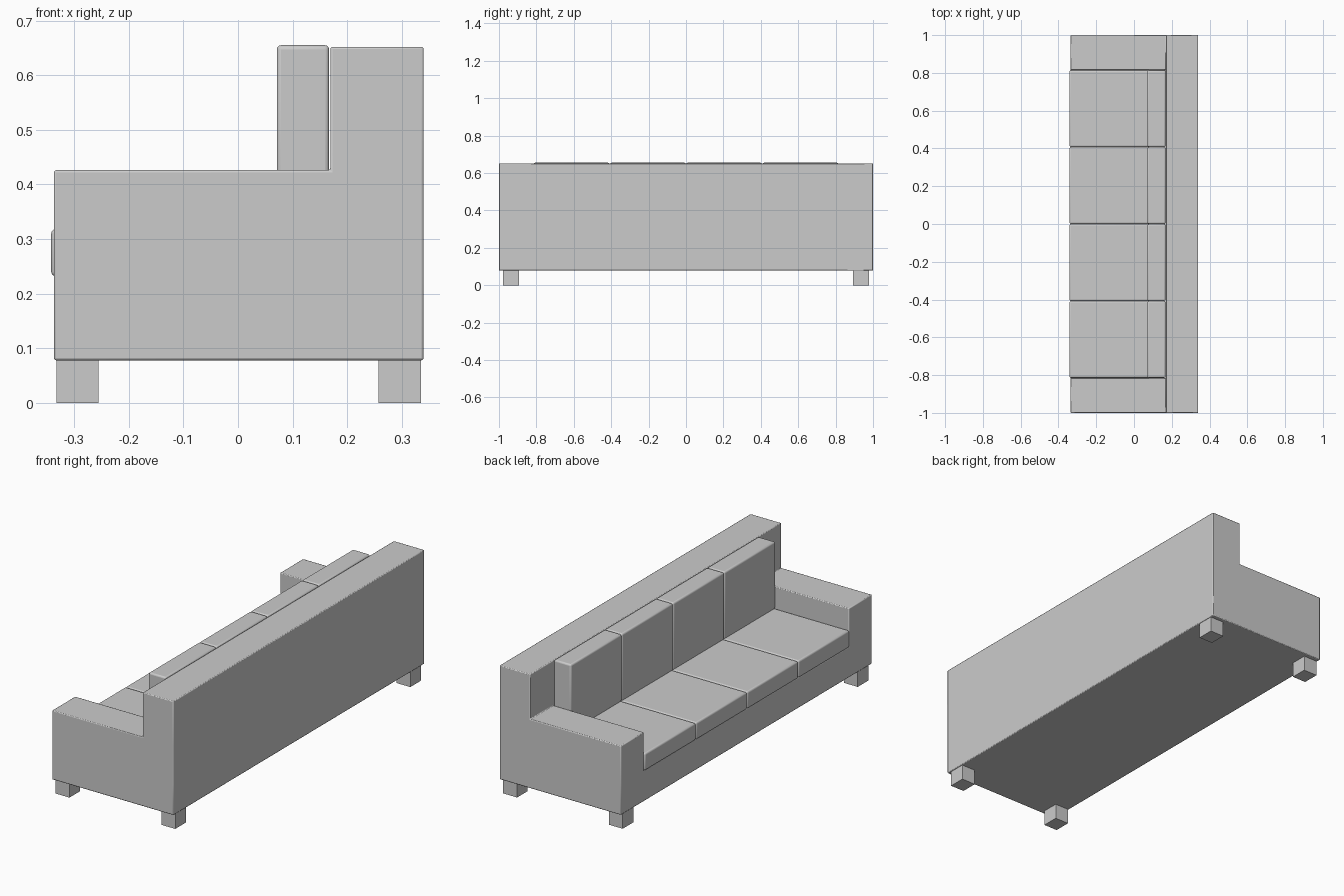
import bpy, bmesh

if "Cube" in bpy.data.objects:
    bpy.data.objects.remove(bpy.data.objects["Cube"])


def finish(name, bm, bevel=0, segments=2):
    bmesh.ops.recalc_face_normals(bm, faces=bm.faces)
    mesh = bpy.data.meshes.new(name)
    bm.to_mesh(mesh)
    bm.free()
    ob = bpy.data.objects.new(name, mesh)
    bpy.context.collection.objects.link(ob)
    if bevel:
        mod = ob.modifiers.new("soft_edges", 'BEVEL')
        mod.width = bevel
        mod.segments = segments
        mod.limit_method = 'ANGLE'
        bpy.ops.object.select_all(action='DESELECT')
        ob.select_set(True)
        bpy.context.view_layer.objects.active = ob
        bpy.ops.object.shade_smooth_by_angle()
    return ob


def box(name, lo, hi, bevel=0, segments=2):
    bm = bmesh.new()
    bmesh.ops.create_cube(bm, size=1)
    for v in bm.verts:
        v.co = [(a + b) / 2 + c * (b - a) for a, b, c in zip(lo, hi, v.co)]
    return finish(name, bm, bevel, segments)


# Upholstered frame: one L-section shell with the seat well left out
Y_IN = 0.815
BOTTOM, DECK, ARM_TOP, BACK_TOP = 0.078, 0.232, 0.426, 0.652
cuts = ((-0.337, 0.169, 0.34), (-1, -Y_IN, Y_IN, 1),
        (BOTTOM, DECK, ARM_TOP, BACK_TOP))


def solid(i, j, k):
    if not (0 <= i < 2 and 0 <= j < 3 and 0 <= k < 3):
        return False
    return k == 0 or i == 1 or (k == 1 and j != 1)


bm = bmesh.new()
verts = {}


def corner(key):
    if key not in verts:
        verts[key] = bm.verts.new([cuts[a][key[a]] for a in range(3)])
    return verts[key]


for cell in [(i, j, k) for i in range(2) for j in range(3) for k in range(3)]:
    if not solid(*cell):
        continue
    for axis in range(3):
        for side in (0, 1):
            near = list(cell)
            near[axis] += 2 * side - 1
            if solid(*near):
                continue
            u, w = (axis + 1) % 3, (axis + 2) % 3
            face = []
            for du, dw in ((0, 0), (1, 0), (1, 1), (0, 1)):
                key = list(cell)
                key[axis] += side
                key[u] += du
                key[w] += dw
                face.append(corner(tuple(key)))
            bm.faces.new(face)
bmesh.ops.dissolve_limit(bm, angle_limit=0.01, verts=bm.verts, edges=bm.edges)
finish("sofa_frame", bm, 0.004)

# Four seat cushions and four back cushions
GAP = 0.001
width = 2 * Y_IN / 4
for n in range(4):
    y0 = -Y_IN + n * width + GAP
    y1 = y0 + width - 2 * GAP
    box(f"seat_cushion_{n + 1}", (-0.342, y0, DECK), (0.167, y1, 0.318), 0.008, 3)
    box(f"back_cushion_{n + 1}", (0.071, y0, 0.316), (0.167, y1, 0.655), 0.008, 3)

# Square legs at the corners
for label, x0, x1 in (("front", -0.332, -0.255), ("back", 0.257, 0.335)):
    for side, s in (("left", -1), ("right", 1)):
        ys = sorted((s * 0.893, s * 0.978))
        box(f"{label}_leg_{side}", (x0, ys[0], 0), (x1, ys[1], BOTTOM + 0.001))
